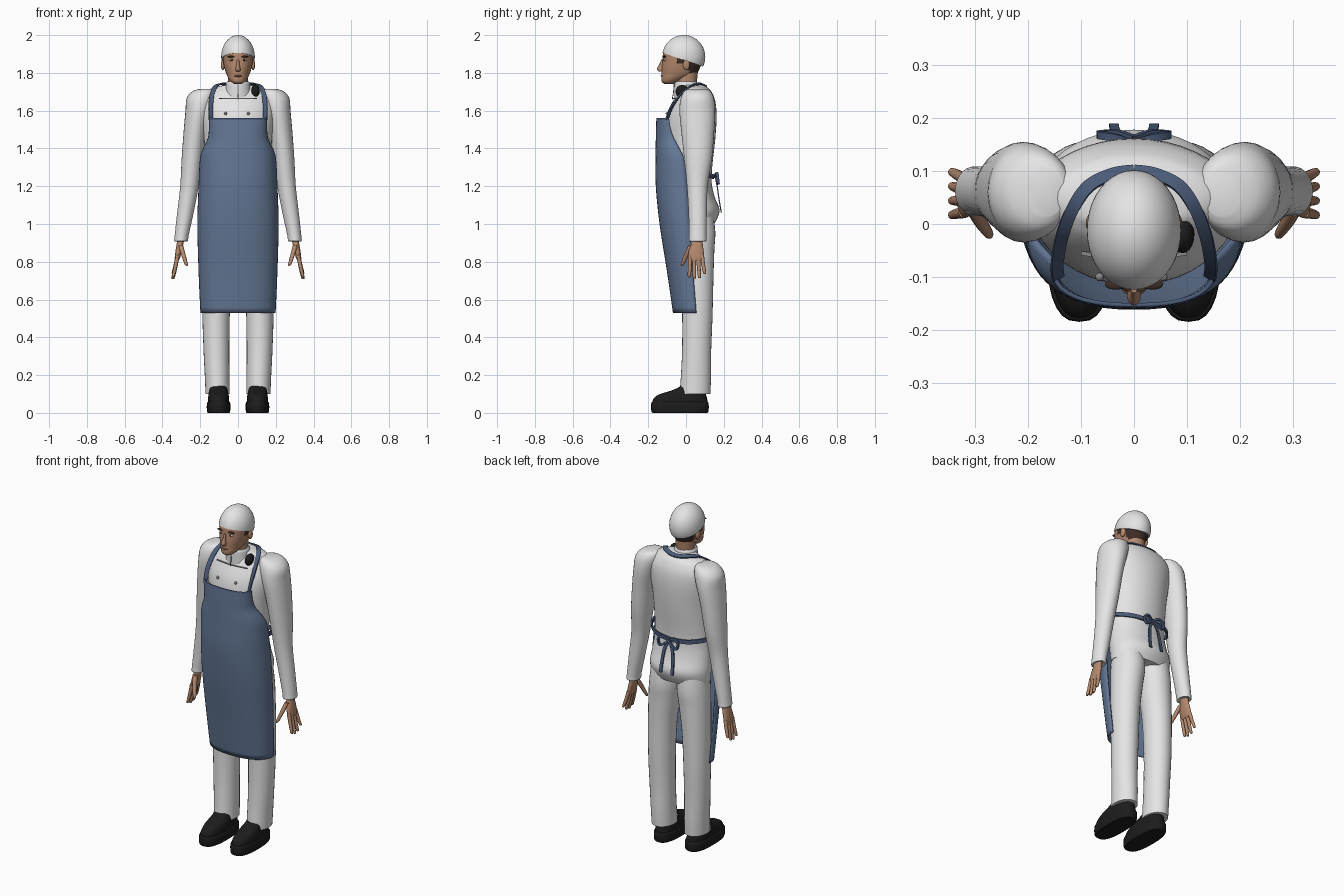
import bpy, bmesh, math
from mathutils import Vector, Matrix

cube = bpy.data.objects.get("Cube")
if cube:
    bpy.data.objects.remove(cube, do_unlink=True)


def material(name, r, g, b):
    m = bpy.data.materials.new(name)
    m.use_nodes = True
    m.diffuse_color = (r, g, b, 1)
    bsdf = next(n for n in m.node_tree.nodes if n.type == 'BSDF_PRINCIPLED')
    bsdf.inputs["Base Color"].default_value = (r, g, b, 1)
    bsdf.inputs["Roughness"].default_value = 0.8
    return m


WHITE = material("white cloth", .78, .78, .78)
BLUE = material("apron blue", .13, .19, .31)
NAVY = material("strap blue", .07, .105, .19)
SKIN = material("skin", .46, .25, .155)
HAIR = material("dark brown hair", .05, .028, .02)
BLACK = material("black leather", .012, .012, .012)
LIPS = material("lips", .3, .12, .085)
GREY = material("seam grey", .25, .25, .26)


def finish(name, bm, mats, rule=None, angle=45):
    """Turn a bmesh into a named, smoothly shaded object."""
    bmesh.ops.recalc_face_normals(bm, faces=bm.faces)
    if rule:
        for f in bm.faces:
            f.material_index = rule(f.calc_center_median())
    me = bpy.data.meshes.new(name)
    bm.to_mesh(me)
    bm.free()
    for m in mats:
        me.materials.append(m)
    ob = bpy.data.objects.new(name, me)
    bpy.context.collection.objects.link(ob)
    bpy.ops.object.select_all(action='DESELECT')
    ob.select_set(True)
    bpy.context.view_layer.objects.active = ob
    bpy.ops.object.shade_smooth_by_angle(angle=math.radians(angle))
    return ob


def spline(keys, sub):
    """Catmull-Rom interpolation of equally long tuples."""
    k = [Vector(p) for p in keys]
    out = []
    for i in range(len(k) - 1):
        a, b, c, d = k[max(i - 1, 0)], k[i], k[i + 1], k[min(i + 2, len(k) - 1)]
        for j in range(sub):
            t = j / sub
            out.append(b + (c - a) * (t / 2) + (a * 2 - b * 5 + c * 4 - d) * (t * t / 2)
                       + (b * 3 - a - c * 3 + d) * (t ** 3 / 2))
    return out + [k[-1]]


def skin_rings(bm, rings):
    """Bridge closed rings of points and cap both ends."""
    rows = [[bm.verts.new(p) for p in ring] for ring in rings]
    n = len(rows[0])
    for a, b in zip(rows, rows[1:]):
        for i in range(n):
            bm.faces.new((a[i], a[(i + 1) % n], b[(i + 1) % n], b[i]))
    bm.faces.new(rows[0])
    bm.faces.new(rows[-1])


def loft(name, keys, mats, side=1, segs=28, sub=4, power=2, rule=None):
    """Horizontal sections (x, y, z, radius x, radius y) joined into a body."""
    rings = []
    for x, y, z, rx, ry in spline(keys, sub):
        ring = []
        for i in range(segs):
            a = math.tau * i / segs
            c, s = math.cos(a), math.sin(a)
            ring.append((side * (x + rx * math.copysign(abs(c) ** (2 / power), c)),
                         y + ry * math.copysign(abs(s) ** (2 / power), s), z))
        rings.append(ring)
    bm = bmesh.new()
    skin_rings(bm, rings)
    return finish(name, bm, mats, rule)


def body(name, rows, mats, **kw):
    """Centred loft from rows (z, half width, front y, back y)."""
    return loft(name, [(0, (f + b) / 2, z, w, (b - f) / 2) for z, w, f, b in rows], mats, **kw)


def ribbon(name, path, width_dir, mat, width=.024, thick=.007, side=1):
    """Flat band swept along a path; width_dir(point) gives its broad direction."""
    pts = [Vector((side * p[0], p[1], p[2])) for p in spline(path, 6)]
    rings = []
    for i, p in enumerate(pts):
        t = (pts[min(i + 1, len(pts) - 1)] - pts[max(i - 1, 0)]).normalized()
        w = Vector(width_dir(p))
        w = (w - t * w.dot(t)).normalized()
        n = t.cross(w) * thick / 2
        w *= width / 2
        rings.append([p + w + n, p - w + n, p - w - n, p + w - n])
    bm = bmesh.new()
    skin_rings(bm, rings)
    return finish(name, bm, [mat])


def blob(name, at, size, mat):
    bm = bmesh.new()
    bmesh.ops.create_uvsphere(bm, u_segments=20, v_segments=12, radius=1,
                              matrix=Matrix.Translation(at) @ Matrix.Diagonal((*size, 1)))
    return finish(name, bm, [mat])


# Jacket body and collar
body("jacket", [(1.0, .18, -.06, .15), (1.07, .183, -.08, .178), (1.15, .178, -.085, .15),
                (1.25, .172, -.09, .135), (1.45, .18, -.115, .155), (1.57, .195, -.105, .162),
                (1.65, .195, -.07, .155), (1.7, .165, -.04, .135), (1.722, .13, -.02, .115),
                (1.737, .06, -.03, .085)], [WHITE], segs=40)
body("collar", [(1.67, .075, -.062, .075), (1.71, .067, -.062, .068), (1.75, .062, -.06, .06),
                (1.752, .05, -.048, .05)], [WHITE], sub=3)
ribbon("collar_seam", [(0, -.063, 1.75), (0, -.066, 1.7), (0, -.073, 1.66)],
       lambda p: (1, 0, 0), GREY, .004, .004)
ribbon("chest_seam", [(-.1, -.055, 1.665), (0, -.067, 1.665), (.1, -.055, 1.665)],
       lambda p: (0, 0, 1), GREY, .004, .008)
blob("dark_lapel_patch", (.092, -.02, 1.702), (.022, .035, .034), BLACK)
for x in (-.065, .055):
    blob("jacket_button", (x, -.1, 1.585), (.008, .008, .008), GREY)

# Neck and head, with hair coloured around the back and temples
body("neck", [(1.68, .056, -.045, .055), (1.75, .052, -.05, .058), (1.83, .055, -.05, .065)], [SKIN])


def is_hair(c):
    back = c.y > .015 and c.z > 1.8
    temple = c.y > -.045 and c.z > 1.85 and abs(c.x) > .05
    return 1 if back or temple else 0


body("head", [(1.742, .02, -.115, -.06), (1.752, .036, -.127, -.04), (1.77, .05, -.13, 0),
              (1.795, .062, -.129, .055), (1.83, .073, -.128, .075), (1.87, .08, -.124, .088),
              (1.91, .08, -.118, .088), (1.94, .06, -.08, .07)],
     [SKIN, HAIR], segs=48, sub=6, power=2.1, rule=is_hair)
loft("nose", [(0, -.122, 1.872, .006, .008), (0, -.128, 1.845, .008, .014),
              (0, -.134, 1.82, .013, .02), (0, -.129, 1.807, .011, .014)], [SKIN], segs=16)
blob("mouth", (0, -.124, 1.784), (.022, .01, .006), LIPS)
for s, side in ((1, "left"), (-1, "right")):
    blob(side + "_ear", (s * .08, .002, 1.843), (.011, .018, .028), SKIN)
    blob(side + "_eyebrow", (s * .034, -.114, 1.886), (.021, .01, .005), HAIR)
    blob(side + "_eye", (s * .033, -.11, 1.868), (.014, .01, .006), WHITE)
    blob(side + "_iris", (s * .032, -.112, 1.868), (.007, .01, .006), HAIR)

# Skull cap: an ellipsoid sliced along a line that drops towards the nape
bm = bmesh.new()
bmesh.ops.create_uvsphere(bm, u_segments=40, v_segments=24, radius=1,
                          matrix=Matrix.Translation((0, -.012, 1.885)) @ Matrix.Diagonal((.089, .114, .115, 1)))
cut = bmesh.ops.bisect_plane(bm, geom=bm.verts[:] + bm.edges[:] + bm.faces[:],
                             plane_co=(0, -.12, 1.905), plane_no=(0, .34, 1), clear_inner=True)
bmesh.ops.holes_fill(bm, edges=[e for e in bm.edges if e.is_boundary])
finish("skull_cap", bm, [WHITE])

# Apron: a curved sheet, narrow at the bib and wrapped around the hips
rows = spline([(1.56, .15, -.153, -.09), (1.5, .15, -.155, -.08), (1.45, .157, -.156, -.062),
               (1.39, .185, -.157, -.03), (1.34, .198, -.157, -.01), (1.2, .205, -.156, .005),
               (1.0, .211, -.136, .02), (.75, .205, -.097, .038), (.53, .195, -.065, .055)], 5)
bm = bmesh.new()
COLS = 32
grid = []
for z, w, front, edge in rows:
    line = []
    for i in range(COLS + 1):
        a = math.pi * (i / COLS - .5)
        x = w * math.copysign(abs(math.sin(a)) ** .85, a)
        line.append(bm.verts.new((x, edge - (edge - front) * max(math.cos(a), 0) ** .85, z)))
    grid.append(line)
for a, b in zip(grid, grid[1:]):
    for i in range(COLS):
        bm.faces.new((a[i], b[i], b[i + 1], a[i + 1]))
apron = finish("apron", bm, [BLUE, NAVY], lambda c: 1 if c.z > 1.55 or c.z < .54 else 0)
solid = apron.modifiers.new("cloth thickness", 'SOLIDIFY')
solid.thickness = .008
solid.offset = 0

for s, side in ((1, "left"), (-1, "right")):
    # Neck strap, waist tie and bow
    ribbon(side + "_neck_strap",
           [(.143, -.102, 1.55), (.145, -.075, 1.62), (.136, -.024, 1.69), (.115, .03, 1.732),
            (.085, .072, 1.742), (.04, .094, 1.737), (0, .1, 1.734)],
           lambda p: (p.x, p.y, -max(p.y, 0) * .5), NAVY, side=s)
    up = lambda p: (0, 0, 1)
    ribbon(side + "_waist_tie", [(.2, 0, 1.28), (.178, .07, 1.265), (.1, .13, 1.255), (0, .146, 1.25)],
           up, NAVY, side=s)
    ribbon(side + "_bow_loop", [(0, .152, 1.25), (.035, .163, 1.268), (.064, .168, 1.25),
                                (.055, .17, 1.215), (.03, .17, 1.225), (0, .16, 1.25)],
           lambda p: (0, 1, .2), NAVY, .014, .012, s)
    ribbon(side + "_bow_tail", [(0, .155, 1.25), (.025, .165, 1.2), (.035, .175, 1.13), (.038, .187, 1.06)],
           lambda p: (1, 0, 0), NAVY, .018, .006, s)

    # Sleeve
    loft(side + "_sleeve",
         [(.165, .06, 1.716, .035, .045), (.18, .06, 1.702, .062, .07), (.195, .06, 1.665, .077, .088),
          (.208, .06, 1.6, .07, .095), (.225, .062, 1.5, .062, .088), (.242, .064, 1.35, .056, .074),
          (.257, .06, 1.2, .049, .055), (.28, .062, 1.05, .043, .048), (.298, .062, .94, .037, .046),
          (.301, .062, .91, .036, .046), (.301, .062, .912, .024, .032)], [WHITE], s)

    # Hand with four fingers and a thumb
    loft(side + "_palm", [(.3, .06, .94, .021, .028), (.306, .058, .9, .018, .03),
                          (.314, .054, .855, .017, .04), (.321, .054, .82, .014, .042),
                          (.324, .054, .805, .009, .036)], [SKIN], s, segs=20)
    for i, finger in enumerate(("index", "middle", "ring", "little")):
        drop = (0, .01, .005, -.018)[i]
        loft(f"{side}_{finger}_finger",
             [(.32, .022 + .021 * i, .83, .011, .011), (.332, .02 + .024 * i, .77 - drop / 2, .01, .01),
              (.343, .017 + .027 * i, .725 - drop, .008, .008),
              (.345, .017 + .027 * i, .718 - drop, .004, .004)], [SKIN], s, segs=12, sub=3)
    loft(side + "_thumb", [(.304, .03, .89, .013, .016), (.29, .005, .84, .012, .014),
                           (.275, -.017, .79, .009, .01), (.271, -.021, .778, .004, .005)],
         [SKIN], s, segs=12)

    # Trouser leg
    loft(side + "_trouser_leg",
         [(.108, .047, .1, .064, .082), (.11, .052, .18, .065, .08), (.114, .056, .32, .068, .077),
          (.116, .06, .5, .072, .08), (.112, .06, .7, .077, .085), (.1, .058, .86, .086, .092),
          (.09, .055, .96, .09, .1), (.085, .05, 1.08, .085, .09)], [WHITE], s)

    # Shoe: thick sole with a rounded upper
    loft(side + "_shoe_sole", [(.103, -.032, 0, .057, .146), (.103, -.032, .012, .062, .152),
                               (.103, -.032, .05, .062, .152), (.103, -.032, .058, .057, .147)],
         [BLACK], s, power=2.6, sub=2)
    loft(side + "_shoe_upper",
         [(.103, -.032, .05, .057, .147), (.103, -.03, .075, .056, .142), (.103, -.018, .098, .053, .124),
          (.104, .012, .118, .05, .09), (.105, .035, .138, .048, .07), (.105, .043, .155, .045, .062)],
         [BLACK], s, power=2.4)
